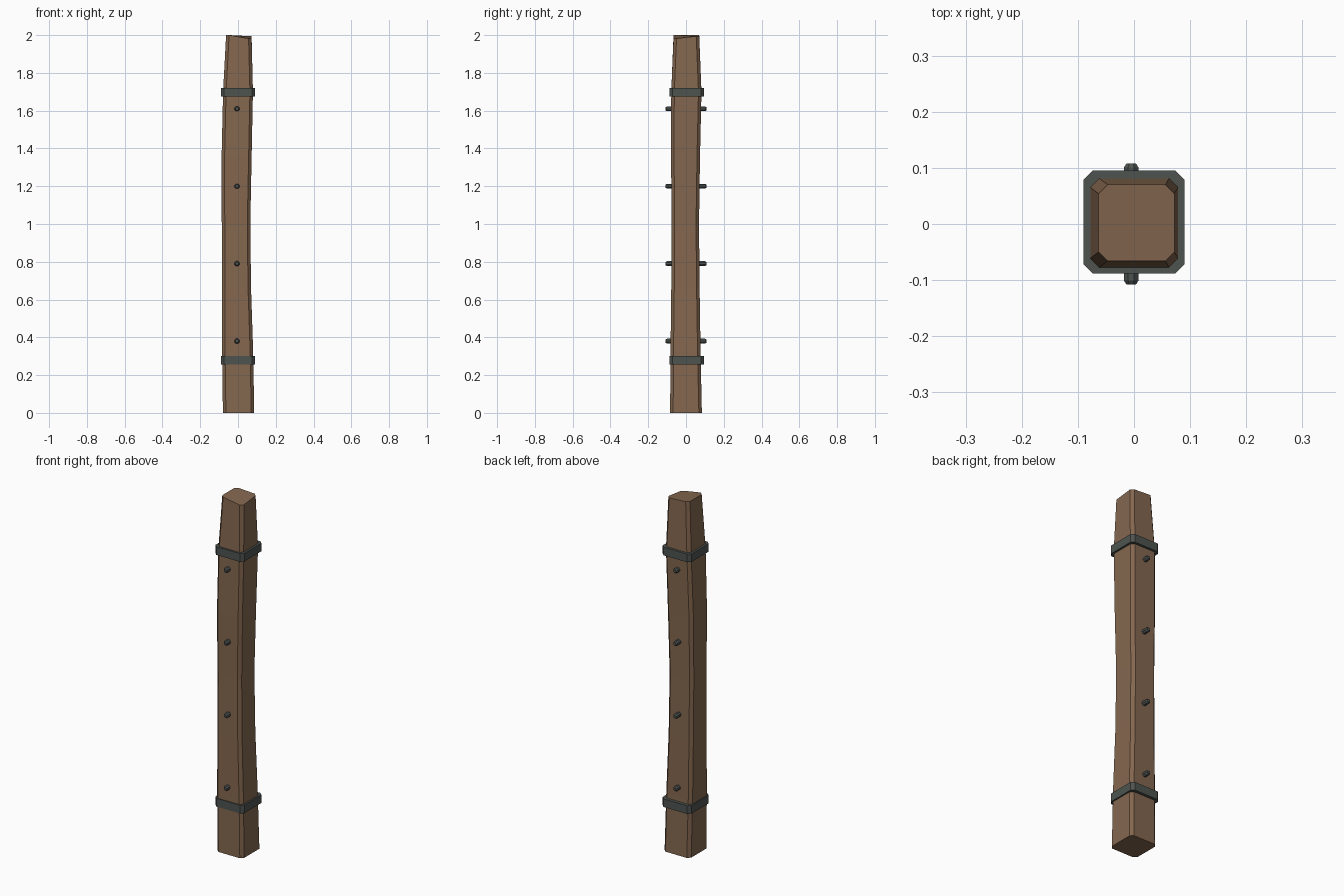
import bpy, bmesh, math
from mathutils import Matrix, Vector

cube = bpy.data.objects.get("Cube")
if cube:
    bpy.data.objects.remove(cube)


def material(name, colour):
    m = bpy.data.materials.new(name)
    m.use_nodes = True
    m.diffuse_color = (*colour, 1)
    m.node_tree.nodes["Principled BSDF"].inputs["Base Color"].default_value = (*colour, 1)
    return m


wood = material("brown wood", (0.23, 0.135, 0.078))
iron = material("dark iron", (0.075, 0.088, 0.08))


def finish(name, bm, mat):
    bmesh.ops.recalc_face_normals(bm, faces=bm.faces)
    mesh = bpy.data.meshes.new(name)
    bm.to_mesh(mesh)
    bm.free()
    mesh.materials.append(mat)
    obj = bpy.data.objects.new(name, mesh)
    bpy.context.collection.objects.link(obj)
    return obj


def outline(x0, x1, y0, y1, c):
    """Rectangle with cut corners."""
    return [(x0 + c, y0), (x1 - c, y0), (x1, y0 + c), (x1, y1 - c),
            (x1 - c, y1), (x0 + c, y1), (x0, y1 - c), (x0, y0 + c)]


def loft(bm, rings):
    """Skin a stack of rings and cap both ends."""
    loops = [[bm.verts.new(p) for p in ring] for ring in rings]
    for low, high in zip(loops, loops[1:]):
        for i in range(len(low)):
            j = (i + 1) % len(low)
            bm.faces.new((low[i], low[j], high[j], high[i]))
    bm.faces.new(loops[0])
    bm.faces.new(loops[-1])


# Hewn post: slightly wavering sections (z, x0, x1, y0, y1), tapered head
sections = [
    (0.0, -0.08, 0.086, -0.084, 0.084),
    (0.33, -0.084, 0.08, -0.082, 0.077),
    (0.66, -0.085, 0.069, -0.078, 0.072),
    (1.0, -0.086, 0.065, -0.076, 0.069),
    (1.35, -0.087, 0.072, -0.079, 0.074),
    (1.7, -0.079, 0.079, -0.078, 0.082),
    (2.0, -0.063, 0.072, -0.066, 0.07),
]
rings = [[(x, y, z) for x, y in outline(*box, 0.016)] for z, *box in sections]
# Uneven saw cut on the head, dipping towards one front corner
rings[-1] = [(x, y, z - (0.006 + (0.012 if y < 0 else 0)) * (x > 0))
             for x, y, z in rings[-1]]
bm = bmesh.new()
loft(bm, rings)
finish("wooden_post", bm, wood)

# Iron straps
for name, z in (("lower_strap", 0.278), ("upper_strap", 1.698)):
    bm = bmesh.new()
    edge = outline(-0.09, 0.09, -0.088, 0.095, 0.016)
    loft(bm, [[(x, y, z + dz) for x, y in edge] for dz in (-0.023, 0.023)])
    finish(name, bm, iron)

# Rivets on the front and back: eight-sided studs with a cut rim
profile = [(0.06, 0.014), (0.101, 0.014), (0.108, 0.009)]
for side, label in ((-1, "front"), (1, "back")):
    for n in range(4):
        z = 0.38 + n * 0.41
        bm = bmesh.new()
        loft(bm, [[(-0.005 + r * math.cos(a), side * d, z + r * math.sin(a))
                   for a in [math.radians(22.5 + 45 * k) for k in range(8)]]
                  for d, r in profile])
        finish(f"{label}_rivet_{n + 1}", bm, iron)
